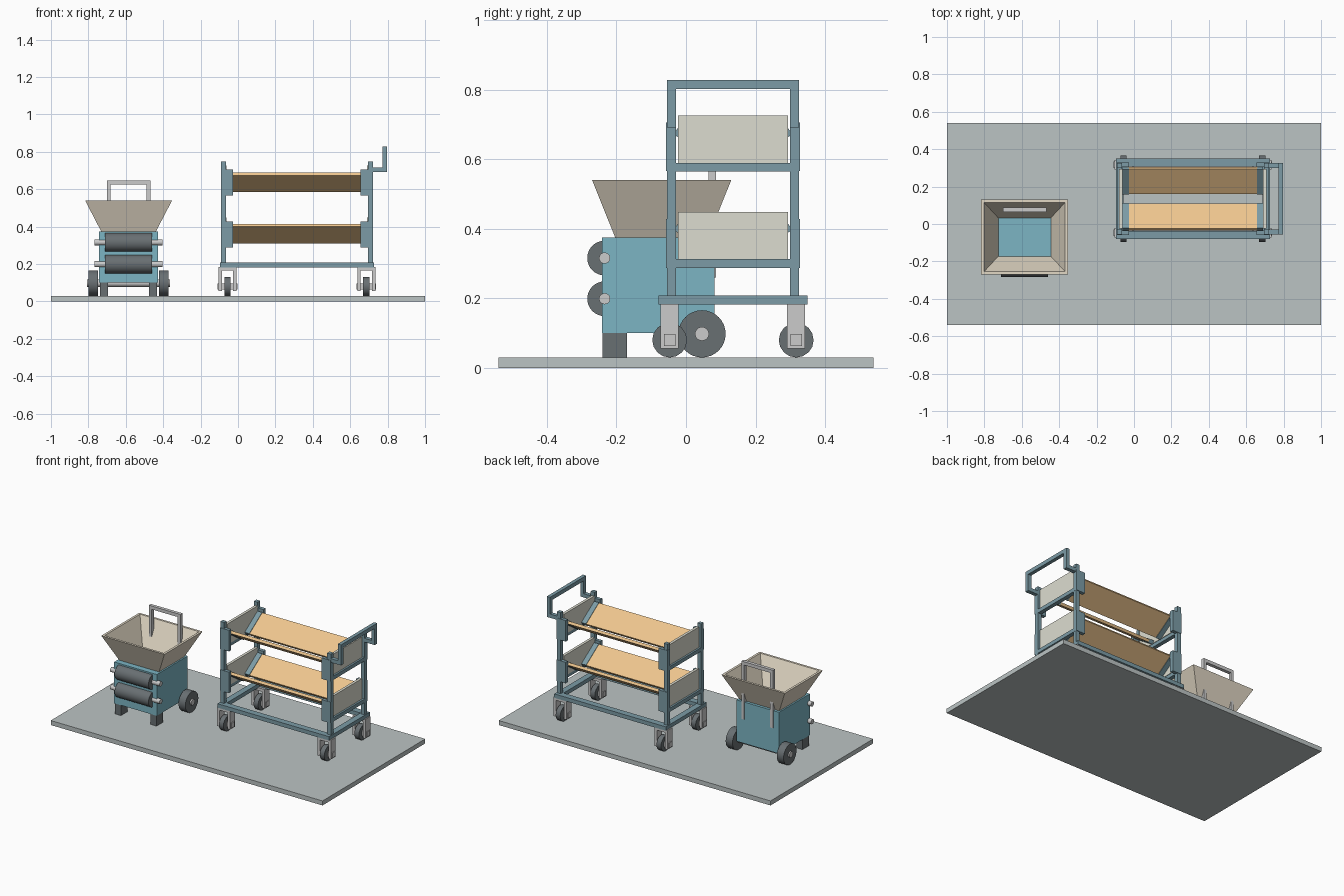
import bpy, bmesh, math
from mathutils import Vector

if "Cube" in bpy.data.objects:
    bpy.data.objects.remove(bpy.data.objects["Cube"])


def mat(name, r, g, b):
    m = bpy.data.materials.new(name)
    m.diffuse_color = (r, g, b, 1)
    m.use_nodes = True
    m.node_tree.nodes["Principled BSDF"].inputs["Base Color"].default_value = m.diffuse_color
    return m


FRAME = mat("slate_frame", 0.20, 0.33, 0.38)
BLUE = mat("blue_paint", 0.20, 0.46, 0.55)
CREAM = mat("cream_hopper", 0.76, 0.69, 0.56)
PANEL = mat("pale_panel", 0.72, 0.72, 0.63)
RUBBER = mat("black_rubber", 0.14, 0.16, 0.17)
METAL = mat("light_metal", 0.62, 0.65, 0.65)
FLOOR = mat("grey_floor", 0.50, 0.55, 0.55)
WOOD = mat("orange_board", 0.85, 0.56, 0.27)


def finish(bm, name, m):
    bmesh.ops.recalc_face_normals(bm, faces=bm.faces)
    me = bpy.data.meshes.new(name)
    bm.to_mesh(me)
    bm.free()
    me.materials.append(m)
    ob = bpy.data.objects.new(name, me)
    bpy.context.collection.objects.link(ob)
    return ob


def box(name, x, y, z, m, tilt=0):
    """Box from (min, max) ranges, tilted about x through its centre."""
    bm = bmesh.new()
    bmesh.ops.create_cube(bm, size=1)
    bmesh.ops.scale(bm, vec=(x[1] - x[0], y[1] - y[0], z[1] - z[0]), verts=bm.verts)
    ob = finish(bm, name, m)
    ob.location = (sum(x) / 2, sum(y) / 2, sum(z) / 2)
    ob.rotation_euler.x = tilt
    return ob


def rod(name, x0, x1, y, z, r, m, sides=32):
    """Cylinder lying along x."""
    bpy.ops.mesh.primitive_cylinder_add(vertices=sides, radius=r, depth=x1 - x0,
                                        location=((x0 + x1) / 2, y, z),
                                        rotation=(0, math.pi / 2, 0))
    ob = bpy.context.object
    ob.name = name
    ob.data.materials.append(m)
    bpy.ops.object.shade_smooth_by_angle()
    return ob


def around(c, d, h):
    """Range of half width h, centred d away from c."""
    return (c + d - h, c + d + h)


# Floor slab
box("floor_slab", (-1, 1), (-0.54, 0.54), (0, 0.03), FLOOR)

# ---- Roller mill ----
MX, MY = -0.585, -0.07
box("mill_body", around(MX, 0, 0.157), (-0.242, 0.082), (0.1, 0.375), BLUE)

# Open hopper from four rectangular rings
bm = bmesh.new()
rings = []
for hx, hy, z in ((0.142, 0.13, 0.366), (0.2325, 0.2, 0.54), (0.217, 0.185, 0.54), (0.138, 0.1, 0.37)):
    rings.append([bm.verts.new((MX + a * hx, MY + b * hy, z))
                  for a, b in ((-1, -1), (1, -1), (1, 1), (-1, 1))])
for i in range(4):
    p, q = rings[i], rings[(i + 1) % 4]
    for k in range(4):
        bm.faces.new((p[k], p[(k + 1) % 4], q[(k + 1) % 4], q[k]))
finish(bm, "hopper", CREAM)

# Rollers and shafts
for label, z in (("upper", 0.316), ("lower", 0.199)):
    rod(label + "_roller", MX - 0.125, MX + 0.125, -0.234, z, 0.05, RUBBER)
    rod(label + "_roller_shaft", MX - 0.182, MX + 0.182, -0.234, z, 0.016, METAL)

# Feet, wheels and axle
for s, side in ((-1, "left"), (1, "right")):
    box(side + "_mill_foot", around(MX, s * 0.131, 0.022), (-0.24, -0.17), (0.03, 0.1), RUBBER)
    rod(side + "_mill_wheel", *around(MX, s * 0.188, 0.025), 0.046, 0.098, 0.068, RUBBER)
    box(side + "_hopper_handle_leg", around(MX, s * 0.106, 0.01), (0.065, 0.087), (0.26, 0.645), METAL)
rod("mill_axle", MX - 0.222, MX + 0.222, 0.046, 0.098, 0.02, METAL)
box("hopper_handle_grip", around(MX, 0, 0.116), (0.065, 0.087), (0.624, 0.646), METAL)

# ---- Tray cart ----
CX, CY = 0.315, 0.135
PX, PY = 0.393, 0.177            # post offsets
TILT = math.radians(33.7)

for sy, fb in ((-1, "front"), (1, "back")):
    # Long base rail
    box(fb + "_base_rail", around(CX, 0, 0.411), around(CY, sy * 0.193, 0.021), (0.182, 0.208), FRAME)
    # Tilted tray boards forming an open V, with end supports
    for dz, lv in ((0, "upper"), (-0.275, "lower")):
        zc = 0.637 + dz
        yr = around(CY, sy * 0.0965, 0.081)
        box(f"{lv}_{fb}_tray_board", around(CX, 0, 0.349), yr, around(zc, 0, 0.009), WOOD, sy * TILT)
        for s, side in ((-1, "left"), (1, "right")):
            box(f"{lv}_{fb}_{side}_board_support", around(CX, s * 0.359, 0.017), yr,
                around(zc, 0, 0.012), FRAME, sy * TILT)
    for s, side in ((-1, "left"), (1, "right")):
        n = f"{fb}_{side}_"
        px, py = s * PX, sy * PY
        box(n + "post", around(CX, px, 0.0135), around(CY, py, 0.013), (0.2, 0.747), FRAME)
        # Gusset plates joining posts and trays
        for z0, lv in ((0.566, "upper"), (0.288, "lower")):
            box(n + lv + "_gusset", around(CX, s * 0.374, 0.033), around(CY, sy * 0.181, 0.012),
                (z0, z0 + 0.14), FRAME)
        # Caster: wheel, fork and axle
        cx, cy = CX + s * 0.371, CY + sy * 0.182
        rod(n + "caster_wheel", cx - 0.0165, cx + 0.0165, cy, 0.08, 0.05, RUBBER, 16)
        box(n + "caster_plate", around(cx, 0, 0.048), around(cy, 0, 0.026), (0.165, 0.184), METAL)
        for t in (-1, 1):
            box(n + "caster_fork", around(cx, t * 0.039, 0.009), around(cy, 0, 0.026),
                (0.056, 0.175), METAL)
        box(n + "caster_axle", around(cx, 0, 0.053), around(cy, 0, 0.017), (0.063, 0.097), METAL)
    # Push handle arm and upright
    hy = around(CY, sy * PY, 0.013)
    box(fb + "_handle_arm", (0.71, 0.797), hy, (0.692, 0.717), FRAME)
    box(fb + "_handle_upright", (0.773, 0.797), hy, (0.692, 0.828), FRAME)
box("push_handle_grip", (0.773, 0.797), around(CY, 0, 0.19), (0.802, 0.828), FRAME)

# End rails, cross bars and end panels
for s, side in ((-1, "left"), (1, "right")):
    box(side + "_base_end_rail", around(CX, s * 0.391, 0.02), around(CY, 0, 0.18), (0.182, 0.208), FRAME)
    for dz, lv in ((0, "upper"), (-0.277, "lower")):
        box(f"{lv}_{side}_cross_bar", around(CX, s * PX, 0.0135), around(CY, 0, 0.17),
            (0.565 + dz, 0.59 + dz), FRAME)
        box(f"{lv}_{side}_end_panel", around(CX, s * 0.385, 0.009), around(CY, 0, 0.158),
            (0.588 + dz, 0.726 + dz), PANEL)
